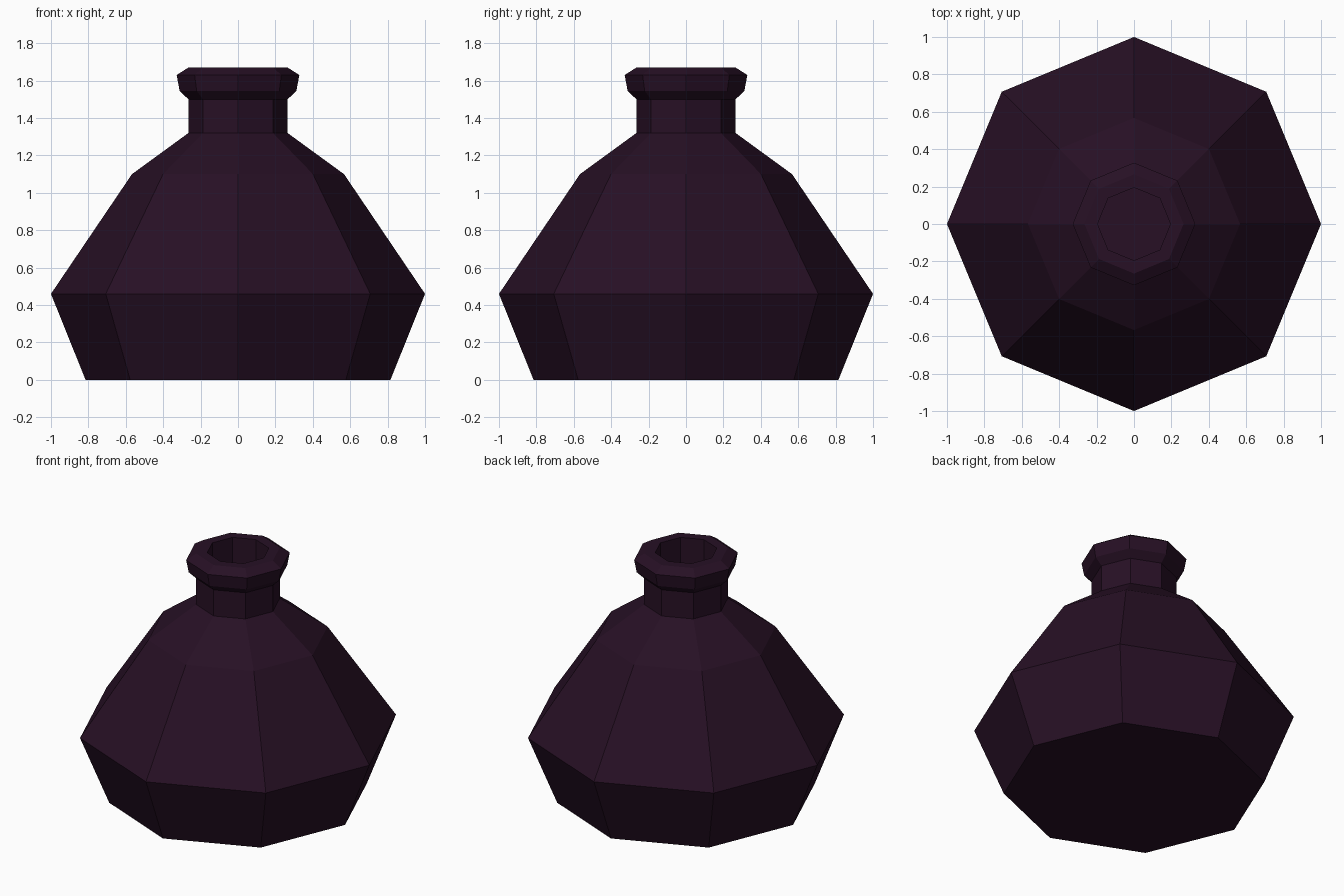
import bpy, bmesh, math

if "Cube" in bpy.data.objects:
    bpy.data.objects.remove(bpy.data.objects["Cube"])

SIDES = 8

# One dark purple glass colour
glass = bpy.data.materials.new("dark purple glass")
glass.diffuse_color = (0.02, 0.005, 0.018, 1)
glass.use_nodes = True
glass.node_tree.nodes["Principled BSDF"].inputs["Base Color"].default_value = glass.diffuse_color

# Outer profile from base to lip, then down the inside of the neck (radius, height)
profile = [(0.815, 0), (1.0, 0.46), (0.567, 1.1), (0.265, 1.32), (0.265, 1.5),
           (0.312, 1.545), (0.328, 1.63), (0.265, 1.67), (0.195, 1.67), (0.195, 1.32)]

# Bottle: the profile swept round eight flat sides
bm = bmesh.new()
rings = []
for r, z in profile:
    angles = [math.tau * i / SIDES for i in range(SIDES)]
    rings.append([bm.verts.new((r * math.cos(a), r * math.sin(a), z)) for a in angles])
for low, high in zip(rings, rings[1:]):
    for i in range(SIDES):
        j = (i + 1) % SIDES
        bm.faces.new((low[i], low[j], high[j], high[i]))

# Base and the floor inside the neck
bm.faces.new(rings[0][::-1])
bm.faces.new(rings[-1])
bmesh.ops.recalc_face_normals(bm, faces=bm.faces[:])

mesh = bpy.data.meshes.new("bottle")
bm.to_mesh(mesh)
bm.free()
mesh.materials.append(glass)
bottle = bpy.data.objects.new("bottle", mesh)
bpy.context.collection.objects.link(bottle)
